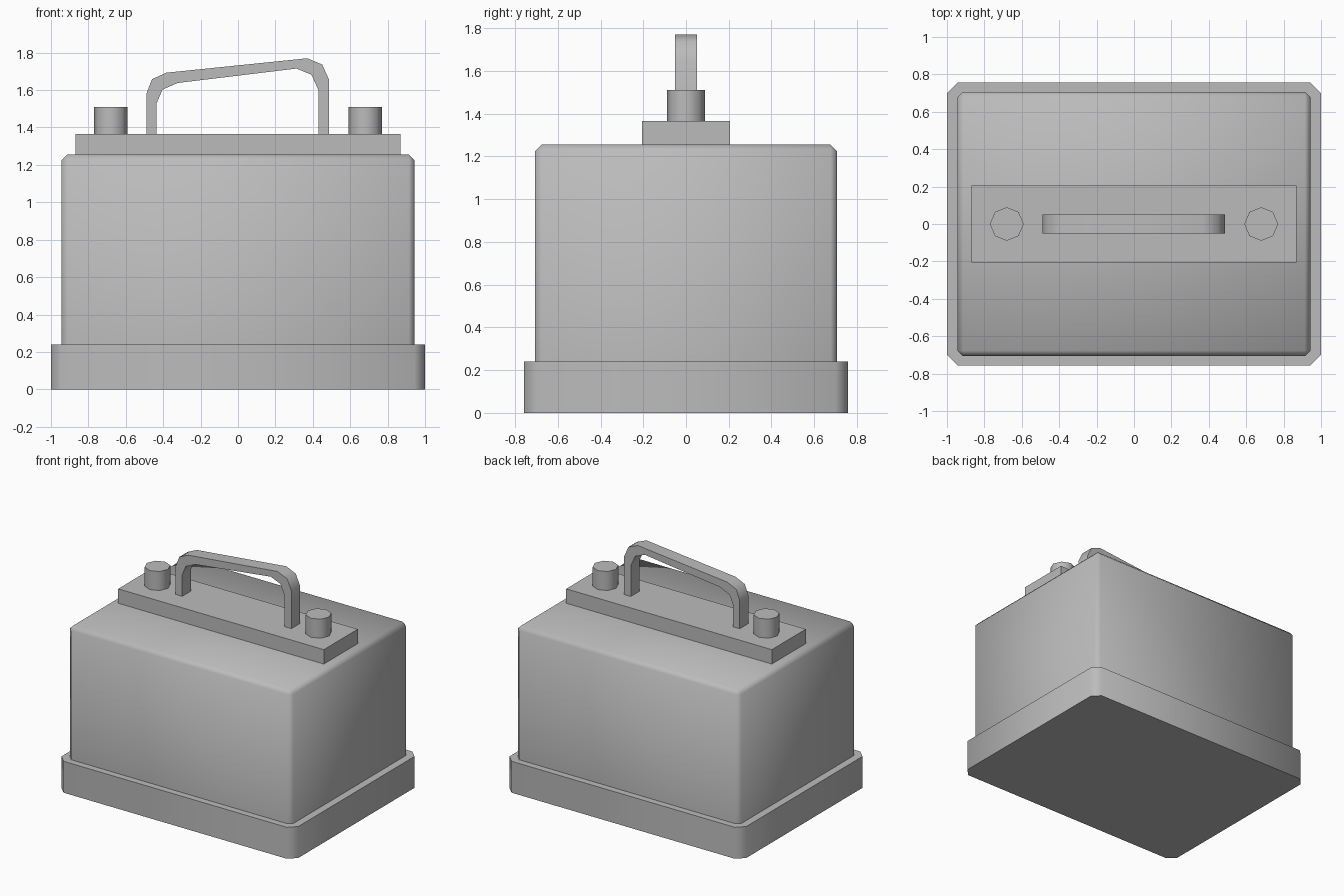
import bpy, bmesh
from math import radians

cube = bpy.data.objects.get("Cube")
if cube:
    bpy.data.objects.remove(cube, do_unlink=True)

# Single grey finish
grey = bpy.data.materials.new("light_grey")
grey.use_nodes = True
COLOUR = (0.5, 0.5, 0.5, 1)
grey.diffuse_color = COLOUR
grey.node_tree.nodes["Principled BSDF"].inputs["Base Color"].default_value = COLOUR


def finish(name, bm, smooth=True):
    bmesh.ops.recalc_face_normals(bm, faces=bm.faces)
    mesh = bpy.data.meshes.new(name)
    bm.to_mesh(mesh)
    bm.free()
    mesh.materials.append(grey)
    obj = bpy.data.objects.new(name, mesh)
    bpy.context.collection.objects.link(obj)
    bpy.ops.object.select_all(action='DESELECT')
    obj.select_set(True)
    bpy.context.view_layer.objects.active = obj
    if smooth:
        bpy.ops.object.shade_smooth_by_angle(angle=radians(65))
    return obj


def box(name, half_x, half_y, z0, z1, chamfer=0, chamfer_top=False):
    bm = bmesh.new()
    bmesh.ops.create_cube(bm, size=2)
    for v in bm.verts:
        v.co = (v.co.x * half_x, v.co.y * half_y, z1 if v.co.z > 0 else z0)
    if chamfer:
        # Upright edges, plus the top rim where wanted
        edges = [e for e in bm.edges
                 if abs(e.verts[0].co.z - e.verts[1].co.z) > 0.01
                 or (chamfer_top and e.verts[0].co.z == e.verts[1].co.z
                     and e.verts[0].co.z > (z0 + z1) / 2)]
        bmesh.ops.bevel(bm, geom=edges, offset=chamfer, segments=1,
                        affect='EDGES', profile=0.5)
    return finish(name, bm, chamfer > 0)


# Base tray, case and top plate
box("base_tray", 1.0, 0.757, 0, 0.24, 0.057)
box("case_body", 0.943, 0.707, 0.24, 1.255, 0.03, True)
box("top_plate", 0.868, 0.205, 1.255, 1.365)

# Two octagonal terminals
for side, x in (("right", -0.68), ("left", 0.68)):
    bm = bmesh.new()
    bmesh.ops.create_cone(bm, cap_ends=True, segments=8, radius1=0.09,
                          radius2=0.09, depth=0.145)
    bmesh.ops.translate(bm, verts=bm.verts, vec=(x, 0, 1.4375))
    finish(side + "_terminal", bm)

# Sloping carry handle: matching outer and inner outlines
outer = [(-0.49, 1.365), (-0.49, 1.58), (-0.46, 1.658), (-0.383, 1.693),
         (0.37, 1.77), (0.45, 1.737), (0.487, 1.655), (0.487, 1.365)]
inner = [(-0.435, 1.365), (-0.435, 1.53), (-0.404, 1.602), (-0.323, 1.638),
         (0.313, 1.715), (0.393, 1.682), (0.43, 1.6), (0.43, 1.365)]
bm = bmesh.new()
sections = [[bm.verts.new((p[0], y, p[1]))
             for p, y in ((o, -0.052), (o, 0.052), (i, 0.052), (i, -0.052))]
            for o, i in zip(outer, inner)]
for a, b in zip(sections, sections[1:]):
    for k in range(4):
        n = (k + 1) % 4
        bm.faces.new((a[k], a[n], b[n], b[k]))
bm.faces.new(sections[0])
bm.faces.new(sections[-1])
finish("carry_handle", bm)
